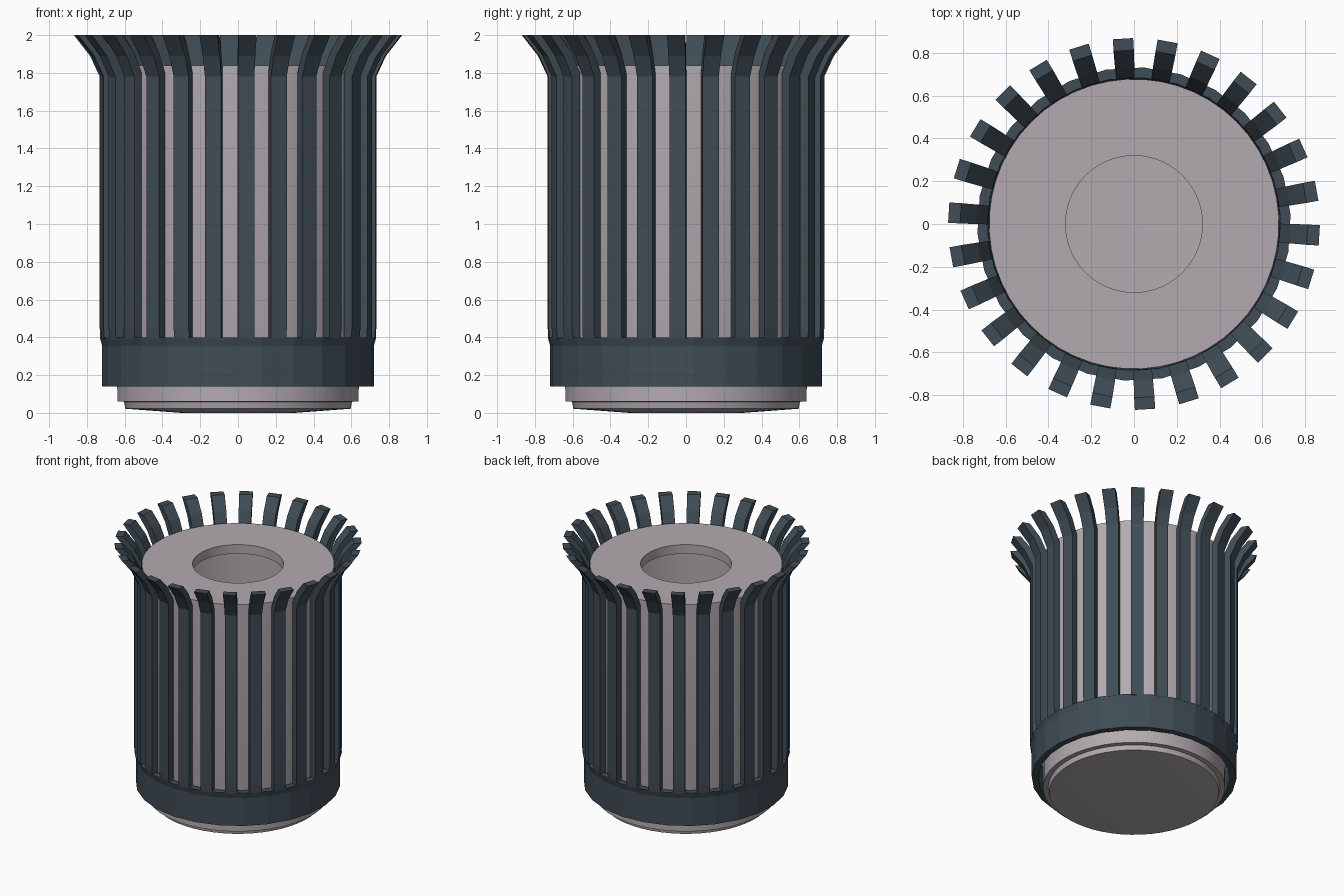
import bpy, bmesh, math
from mathutils import Vector

if "Cube" in bpy.data.objects:
    bpy.data.objects.remove(bpy.data.objects["Cube"])

N = 26                      # number of slats
STEP = 2 * math.pi / N
A0 = math.radians(93.4)     # angle of the first slat


def material(name, rgb):
    m = bpy.data.materials.new(name)
    m.diffuse_color = (*rgb, 1)
    m.use_nodes = True
    m.node_tree.nodes["Principled BSDF"].inputs["Base Color"].default_value = m.diffuse_color
    return m


def finish(name, bm, mat, smooth=False):
    bmesh.ops.remove_doubles(bm, verts=bm.verts, dist=1e-5)
    bmesh.ops.recalc_face_normals(bm, faces=bm.faces)
    me = bpy.data.meshes.new(name)
    bm.to_mesh(me)
    bm.free()
    ob = bpy.data.objects.new(name, me)
    bpy.context.collection.objects.link(ob)
    me.materials.append(mat)
    if smooth:
        bpy.ops.object.select_all(action='DESELECT')
        ob.select_set(True)
        bpy.context.view_layer.objects.active = ob
        bpy.ops.object.shade_smooth_by_angle(angle=math.radians(30))
    return ob


def lathe(bm, profile, sides, start=0.0, closed=False):
    """Revolve (radius, z) points about the z axis."""
    rings = []
    for i in range(sides):
        a = start + 2 * math.pi * i / sides
        rings.append([bm.verts.new((r * math.cos(a), r * math.sin(a), z)) for r, z in profile])
    n = len(profile)
    for i in range(sides):
        p, q = rings[i], rings[(i + 1) % sides]
        for j in range(n if closed else n - 1):
            k = (j + 1) % n
            bm.faces.new((p[j], q[j], q[k], p[k]))


slate = material("dark slate", (0.050, 0.073, 0.092))
grey = material("warm grey", (0.45, 0.405, 0.435))

# inner drum: hollow, with a thick lid that has a round opening
bm = bmesh.new()
lathe(bm, [(0.32, 0.05), (0.64, 0.06), (0.65, 1.77), (0.32, 1.77), (0.32, 1.84), (0.678, 1.84),
           (0.678, 0.42), (0.622, 0.14), (0.597, 0.022), (0.30, 0.0)], 52, A0 + STEP / 2)
for z in (0.0, 0.05):       # floor discs, outside and inside
    r = 0.30 if z == 0 else 0.32
    bm.faces.new([bm.verts.new((r * math.cos(A0 + STEP / 2 + i * STEP / 2),
                                r * math.sin(A0 + STEP / 2 + i * STEP / 2), z)) for i in range(52)])
finish("inner_drum", bm, grey, True)

# base band, one flat side per slat
bm = bmesh.new()
k = 1 / math.cos(STEP / 2)
lathe(bm, [(0.67 * k, 0.14), (0.715 * k, 0.14), (0.715 * k, 0.355), (0.728 * k, 0.40), (0.68 * k, 0.40)],
      N, A0 + STEP / 2, closed=True)
finish("base_band", bm, slate)

# slats: flat bars flaring outward at the top
outer = [(0.728, 0.395), (0.731, 0.45), (0.731, 1.78), (0.782, 1.89), (0.868, 2.0)]
inner = [(0.682, 0.395), (0.682, 0.45), (0.682, 1.80), (0.735, 1.91), (0.812, 2.0)]
bm = bmesh.new()
for i in range(N):
    a = A0 + i * STEP
    out = Vector((math.cos(a), math.sin(a), 0))
    side = Vector((-math.sin(a), math.cos(a), 0))
    rows = []
    for j, ((ro, zo), (ri, zi)) in enumerate(zip(outer, inner)):
        w = 0.0435 + (0.002 * (j - 2) if j > 2 else 0)
        rows.append([bm.verts.new(out * r + side * s + Vector((0, 0, z)))
                     for r, z, s in ((ro, zo, -w), (ro, zo, w), (ri, zi, w), (ri, zi, -w))])
    for p, q in zip(rows, rows[1:]):
        for c in range(4):
            d = (c + 1) % 4
            bm.faces.new((p[c], p[d], q[d], q[c]))
    bm.faces.new(rows[0][::-1])
    bm.faces.new(rows[-1])
finish("slats", bm, slate)
